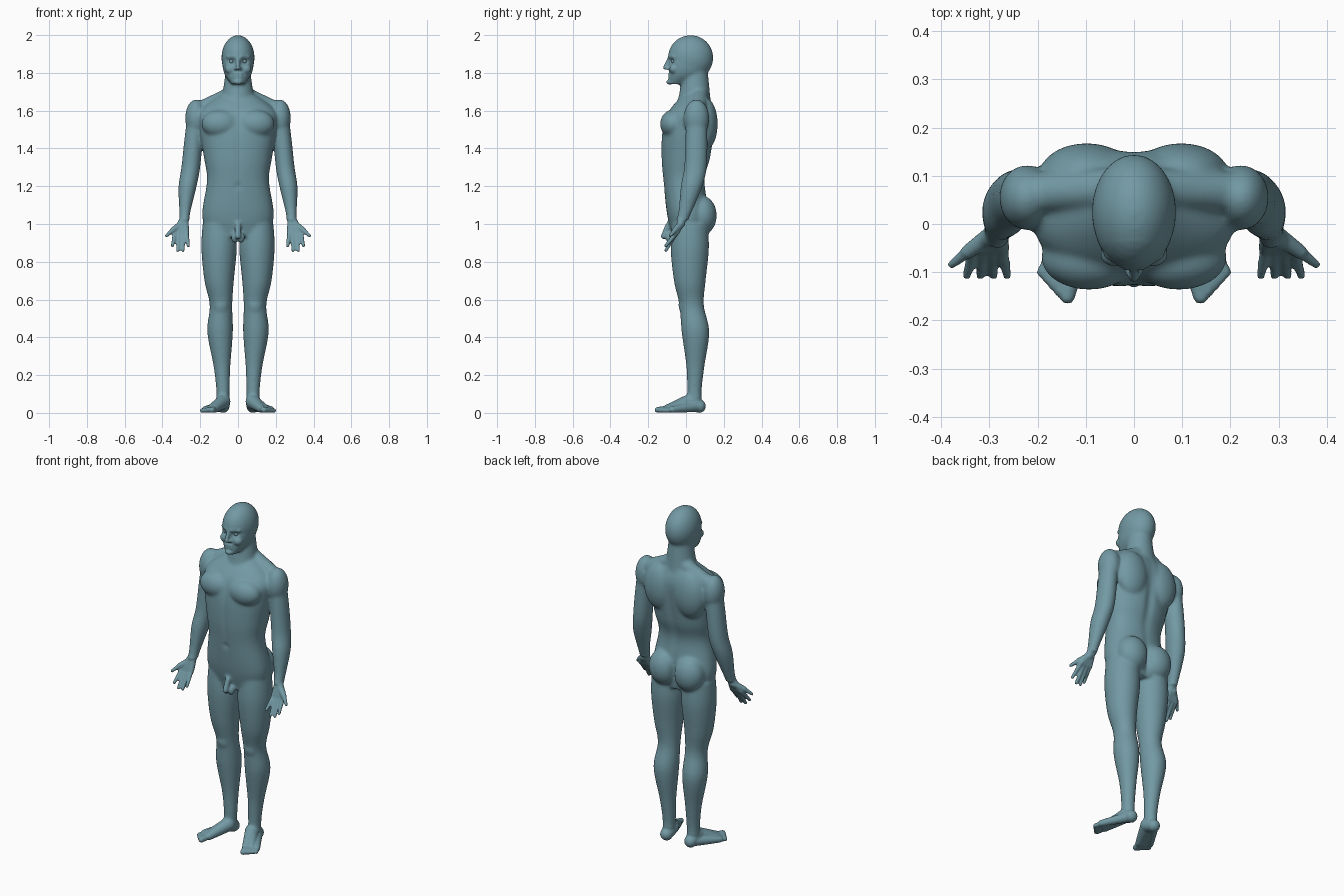
import bpy, bmesh, math
from mathutils import Vector, Matrix

default_cube = bpy.data.objects.get("Cube")
if default_cube:
    bpy.data.objects.remove(default_cube, do_unlink=True)

teal = bpy.data.materials.new("muted_teal")
teal.use_nodes = True
teal.diffuse_color = (0.17, 0.32, 0.37, 1)
teal.node_tree.nodes["Principled BSDF"].inputs["Base Color"].default_value = teal.diffuse_color

bm = bmesh.new()


def spline(a, b, c, d, t):
    """Smooth curve from b to c, guided by the neighbours a and d."""
    return b + t / 2 * (c - a + t * (2 * a - 5 * b + 4 * c - d + t * (3 * (b - c) + d - a)))


def loft(keys, power, steps=6, sides=40):
    """Skin over level rings given as (x, y, z, half width, half depth)."""
    last = len(keys) - 1
    rows = []
    for i in range(last):
        neighbours = [keys[max(0, min(last, i + k))] for k in (-1, 0, 1, 2)]
        for step in range(steps):
            rows.append([spline(*values, step / steps) for values in zip(*neighbours)])
    rows.append(keys[-1])
    rings = []
    for x, y, z, width, depth in rows:
        ring = []
        for k in range(sides):
            c, s = math.cos(math.tau * k / sides), math.sin(math.tau * k / sides)
            across = math.copysign(abs(c) ** (2 / power), c)
            along = math.copysign(abs(s) ** (2 / power), s)
            ring.append(bm.verts.new((x + width * across, y + depth * along, z)))
        rings.append(ring)
    for lower, upper in zip(rings, rings[1:]):
        for k in range(sides):
            n = (k + 1) % sides
            bm.faces.new((lower[k], lower[n], upper[n], upper[k]))
    bm.faces.new(rings[0])
    bm.faces.new(rings[-1])


def limb(keys, depth):
    """Rounded limb through keys of (x, y, z, radius)."""
    loft([(x, y, z, r, r * depth) for x, y, z, r in keys], power=2)


def trunk(keys):
    """Central boxy form through keys of (z, half width, front, back)."""
    loft([(0, (front + back) / 2, z, width, (back - front) / 2)
          for z, width, front, back in keys], power=2.3)


def ball(centre, radii):
    matrix = Matrix.Translation(centre) @ Matrix.Diagonal((*radii, 1))
    bmesh.ops.create_uvsphere(bm, u_segments=28, v_segments=18, radius=1, matrix=matrix)


def capsule(start, end, start_radius, end_radius):
    start, end = Vector(start), Vector(end)
    axis = end - start
    turn = axis.to_track_quat('Z', 'Y').to_matrix().to_4x4()
    bmesh.ops.create_cone(bm, cap_ends=True, segments=20, radius1=start_radius, radius2=end_radius,
                          depth=axis.length, matrix=Matrix.Translation((start + end) / 2) @ turn)
    ball(start, [start_radius] * 3)
    ball(end, [end_radius] * 3)


# Left leg and kneecap
limb([(.1, .02, 1, .088), (.1, .02, .87, .094), (.1, .02, .7, .078), (.09, .03, .57, .06),
      (.095, .05, .43, .068), (.085, .05, .25, .045), (.08, .045, .13, .036),
      (.08, .045, .04, .034)], depth=1.08)
ball((.09, -.01, .57), (.04, .03, .05))

# Left foot: heel, inner edge, outer edge and instep
heel, ankle = Vector((.08, .07, .035)), Vector((.08, .02, .06))
big_toe_joint, small_toe_joint = Vector((.123, -.1, .022)), Vector((.174, -.07, .018))
capsule(heel, ankle, heel.z, .04)
capsule(ankle, big_toe_joint, .04, big_toe_joint.z)
capsule(heel, small_toe_joint, .03, small_toe_joint.z)
capsule(ankle, big_toe_joint.lerp(small_toe_joint, .5), .036, .02)

# Left toes, shrinking outwards
for i in range(5):
    joint = big_toe_joint.lerp(small_toe_joint, i / 4)
    tip = Vector((.138, -.15, 0)).lerp((.19, -.1, 0), i / 4)
    size = .016 - i / 1000
    tip.z = size
    capsule(joint, tip, size, size)

# Left arm and shoulder
limb([(.22, .055, 1.6, .045), (.235, .055, 1.45, .049), (.25, .05, 1.3, .05),
      (.267, .03, 1.2, .048), (.28, 0, 1.08, .032), (.284, -.02, 1.02, .026)], depth=1.2)
ball((.222, .055, 1.56), (.058, .068, .1))

# Left hand: palm and fanned fingers
wrist = Vector((.284, -.018, 1.03))
for i in range(4):
    fan = i - 1.5
    knuckle = Vector((.303 - fan / 50, -.05, .954))
    fingertip = Vector((.305 - fan / 36, -.107, .857 + fan * fan / 80))
    capsule(wrist, knuckle, .022, .015)
    capsule(knuckle, fingertip, .0125, .009)

# Left thumb
thumb_joint = Vector((.345, -.058, .968))
capsule((.298, -.025, 1), thumb_joint, .02, .015)
capsule(thumb_joint, (.378, -.084, .938), .013, .009)

# Left chest muscle, shoulder blade, neck muscle and buttock
ball((.093, -.07, 1.53), (.1, .067, .075))
ball((.098, .1, 1.53), (.1, .068, .14))
capsule((.03, .075, 1.69), (.2, .065, 1.607), .042, .042)
ball((.083, .083, 1.045), (.09, .08, .105))

# Left brow, cheek, nostril and groin
capsule((.015, -.084, 1.885), (.05, -.062, 1.885), .013, .013)
ball((.04, -.062, 1.82), (.03, .026, .026))
ball((.011, -.098, 1.823), (.009, .01, .008))
ball((.016, -.085, .928), (.02, .024, .028))

# Mirror everything so far to the right side
mirrored = bmesh.ops.duplicate(bm, geom=bm.verts[:] + bm.edges[:] + bm.faces[:])["geom"]
for element in mirrored:
    if isinstance(element, bmesh.types.BMVert):
        element.co.x *= -1

# Torso
trunk([(1.7, .07, 0, .11), (1.6, .2, -.09, .15), (1.5, .203, -.125, .15), (1.35, .18, -.13, .13),
       (1.23, .164, -.12, .1), (1.05, .19, -.1, .12), (.93, .16, -.07, .1)])

# Neck, skull and jaw
capsule((0, .05, 1.8), (0, .045, 1.65), .067, .088)
ball((0, .025, 1.88), (.088, .12, .12))
trunk([(1.92, .075, -.08, .1), (1.85, .083, -.088, .12), (1.79, .07, -.09, .09),
       (1.74, .033, -.095, 0)])

# Nose, lips, chin and groin
capsule((0, -.09, 1.88), (0, -.109, 1.828), .008, .012)
for lip_height in (1.793, 1.779):
    capsule((-.018, -.088, lip_height), (.018, -.088, lip_height), .007, .007)
ball((0, -.088, 1.752), (.024, .016, .014))
capsule((0, -.09, 1), (0, -.118, .935), .016, .015)

bmesh.ops.recalc_face_normals(bm, faces=bm.faces[:])
mesh = bpy.data.meshes.new("body")
bm.to_mesh(mesh)
bm.free()
body = bpy.data.objects.new("body", mesh)
bpy.context.collection.objects.link(body)
bpy.context.view_layer.objects.active = body
body.select_set(True)

# Fuse the parts into one skin
fuse = body.modifiers.new("fuse", 'REMESH')
fuse.mode = 'VOXEL'
fuse.voxel_size = .0056
bpy.ops.object.modifier_apply(modifier=fuse.name)

# Hollows pressed in along y, as (centre, reach, depth)
eye_sockets = [((side * .035, -.08, 1.862), (.018, .04, .013), .016) for side in (-1, 1)]
navel = ((0, -.12, 1.2), (.011, .05, .012), .012)
belly_line = ((0, -.12, 1.36), (.012, .05, .14), .006)
breastbone = ((0, -.13, 1.54), (.016, .06, .08), .006)
spine = ((0, .14, 1.38), (.022, .08, .2), -.012)
cleft = ((0, .13, 1.03), (.012, .07, .08), -.02)
hollows = eye_sockets + [navel, belly_line, breastbone, spine, cleft]

broad_forms = body.vertex_groups.new(name="broad_forms")
broad_indices = []
for vertex in body.data.vertices:
    for centre, reach, depth in hollows:
        distance = sum(((a - b) / r) ** 2 for a, b, r in zip(vertex.co, centre, reach))
        vertex.co.y += depth * math.exp(-distance)
    x, y, z = vertex.co
    foot = z < .09
    hand = abs(x) > .235 and z < wrist.z
    face = z > 1.735 and y < -.035
    groin = abs(x) < .04 and y < -.09 and .88 < z < 1
    if not (foot or hand or face or groin):
        broad_indices.append(vertex.index)
broad_forms.add(broad_indices, 1, 'REPLACE')

# Soften broad muscle forms strongly and the small details lightly
for name, rounds, group in (("soften_forms", 28, broad_forms.name), ("soften_all", 3, "")):
    soften = body.modifiers.new(name, 'SMOOTH')
    soften.factor = .5
    soften.iterations = rounds
    soften.vertex_group = group
    bpy.ops.object.modifier_apply(modifier=name)
body.data.materials.clear()
body.data.materials.append(teal)
bpy.ops.object.shade_smooth()

# Eyes
for side_name, side in (("left", 1), ("right", -1)):
    bpy.ops.mesh.primitive_uv_sphere_add(segments=20, ring_count=12, radius=.012,
                                         location=(side * .034, -.066, 1.861))
    eye = bpy.context.object
    eye.name = side_name + "_eye"
    eye.data.materials.append(teal)
    bpy.ops.object.shade_smooth()
